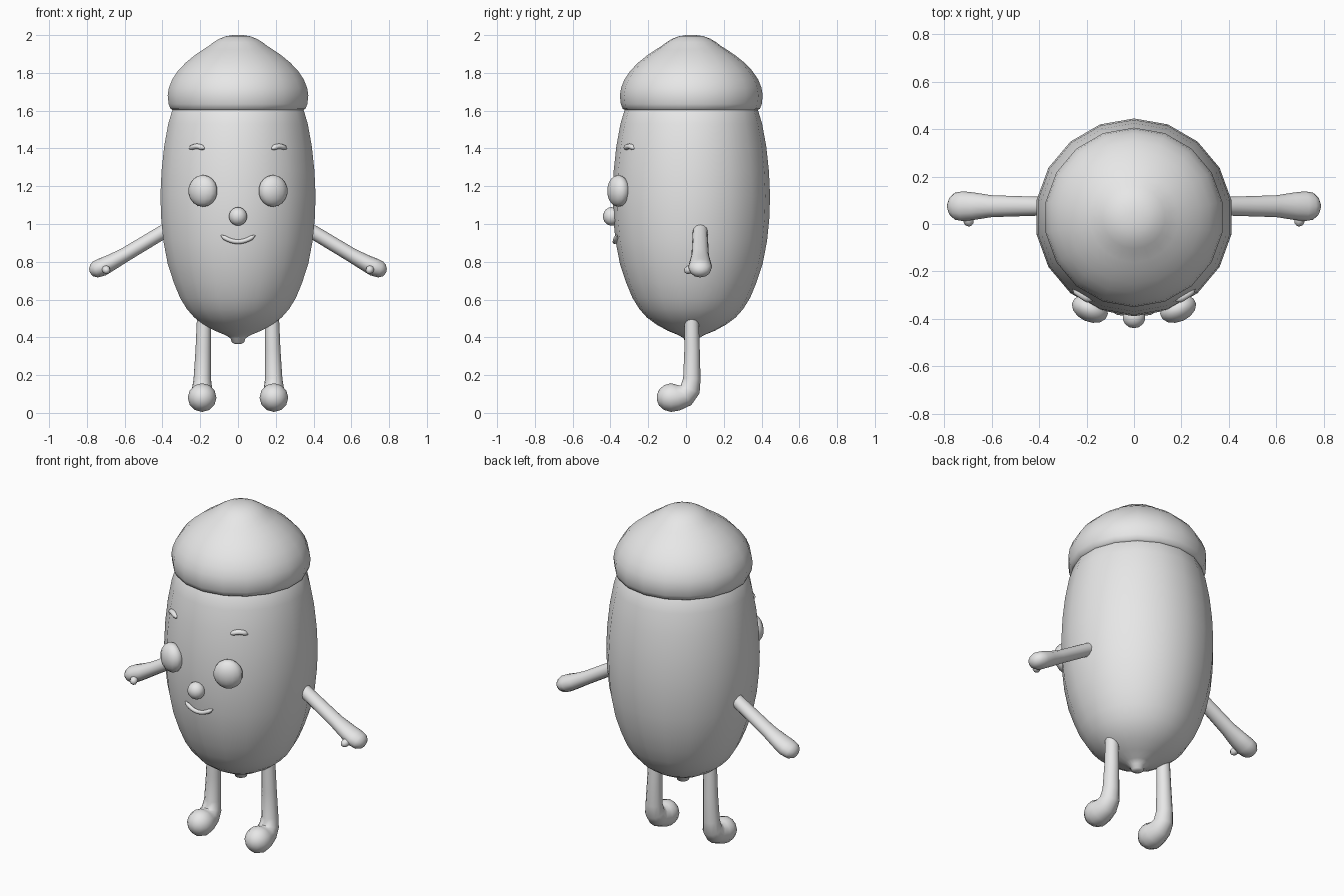
import bpy, bmesh, math
from mathutils import Vector, Matrix

if "Cube" in bpy.data.objects:
    bpy.data.objects.remove(bpy.data.objects["Cube"])

grey = bpy.data.materials.new("plain_grey")
grey.diffuse_color = (0.8, 0.8, 0.8, 1)
grey.use_nodes = True
grey.node_tree.nodes["Principled BSDF"].inputs["Base Color"].default_value = grey.diffuse_color
CY = 0.028  # body axis in y


def finish(name, bm, angle=60):
    bmesh.ops.recalc_face_normals(bm, faces=bm.faces)
    me = bpy.data.meshes.new(name)
    bm.to_mesh(me)
    bm.free()
    me.materials.append(grey)
    ob = bpy.data.objects.new(name, me)
    bpy.context.collection.objects.link(ob)
    bpy.ops.object.select_all(action='DESELECT')
    ob.select_set(True)
    bpy.context.view_layer.objects.active = ob
    bpy.ops.object.shade_smooth_by_angle(angle=math.radians(angle))
    return ob


def skin(name, rings):
    """Bridge a list of point rings and close both ends."""
    bm = bmesh.new()
    vs = [[bm.verts.new(p) for p in r] for r in rings]
    n = len(vs[0])
    for a, b in zip(vs, vs[1:]):
        for i in range(n):
            j = (i + 1) % n
            bm.faces.new((a[i], a[j], b[j], b[i]))
    bm.faces.new(vs[0])
    bm.faces.new(vs[-1])
    return finish(name, bm)


def lathe(name, profile, n=18):
    """Profile of (radius, z), with a vertex facing front and back."""
    angs = [math.pi / 2 + math.tau * i / n for i in range(n)]
    return skin(name, [[(r * math.cos(a), CY + r * math.sin(a), z) for a in angs]
                       for r, z in profile])


def tube(name, path, ref, n=12):
    """Path of (x, y, z, radius along ref, other radius)."""
    pts = [Vector(p[:3]) for p in path]
    rings = []
    for i, p in enumerate(pts):
        t = (pts[min(i + 1, len(pts) - 1)] - pts[max(i - 1, 0)]).normalized()
        u = Vector(ref)
        u = (u - t * u.dot(t)).normalized()
        v = t.cross(u)
        ra, rb = path[i][3], path[i][4]
        rings.append([p + u * ra * math.cos(math.tau * k / n)
                      + v * rb * math.sin(math.tau * k / n) for k in range(n)])
    return skin(name, rings)


def ball(name, loc, size, yaw=0, seg=14, rings=9):
    bm = bmesh.new()
    m = Matrix.Translation(loc) @ Matrix.Rotation(yaw, 4, 'Z') @ Matrix.Diagonal((*size, 1))
    bmesh.ops.create_uvsphere(bm, u_segments=seg, v_segments=rings, radius=1, matrix=m)
    return finish(name, bm)


# Nut body with a small tip underneath
lathe("body", [(0.015, 0.365), (0.032, 0.372), (0.04, 0.395), (0.068, 0.412),
               (0.125, 0.435), (0.185, 0.468), (0.235, 0.505), (0.275, 0.55),
               (0.312, 0.61), (0.345, 0.69), (0.378, 0.79), (0.401, 0.91),
               (0.413, 1.03), (0.417, 1.15), (0.411, 1.28), (0.397, 1.41),
               (0.375, 1.53), (0.348, 1.62), (0.31, 1.66)])

# Rounded cap that curls in at the rim
lathe("cap", [(0.30, 1.605), (0.345, 1.60), (0.363, 1.61), (0.373, 1.635),
              (0.378, 1.68), (0.372, 1.72), (0.354, 1.765), (0.322, 1.812),
              (0.28, 1.855), (0.233, 1.893), (0.19, 1.922), (0.158, 1.942),
              (0.132, 1.962), (0.10, 1.981), (0.065, 1.994), (0.025, 2.0)])

# Nose
ball("nose", (0, -0.393, 1.04), (0.049, 0.047, 0.049))

# Smile
smile = []
for i in range(11):
    s = -1 + 0.2 * i
    r = 0.004 if abs(s) > 0.99 else 0.012
    x = 0.09 * s
    y = CY - math.sqrt(0.405 ** 2 - x * x)
    smile.append((x, y, 0.906 + 0.034 * s * s, r, r))
tube("smile", smile, (0, 1, 0), 8)

for side, s in (("left", -1), ("right", 1)):
    # Bulging eyes turned outward with the body surface
    ball(side + "_eye", (s * 0.186, -0.358, 1.175), (0.081, 0.055, 0.084), s * 0.42)

    # Eyebrow, arched along the body surface
    brow = []
    for i in range(7):
        q = -1 + i / 3
        a = 0.587 + 0.118 * q
        r = 0.006 if abs(q) > 0.99 else 0.016
        brow.append((s * 0.393 * math.sin(a), CY - 0.393 * math.cos(a),
                     1.411 - 0.013 * q * q, r * 1.1, r * 0.9))
    tube(side + "_eyebrow", brow, (s * 0.55, -0.83, 0), 8)

    # Arm widening into a mitten hand
    arm = [(0.36, 0.98, 0.039, 0.036), (0.41, 0.95, 0.04, 0.037),
           (0.60, 0.836, 0.046, 0.038), (0.67, 0.797, 0.057, 0.043),
           (0.72, 0.772, 0.063, 0.048), (0.755, 0.759, 0.057, 0.044),
           (0.776, 0.754, 0.038, 0.031), (0.786, 0.752, 0.012, 0.01)]
    tube(side + "_arm", [(s * x, 0.075, z, a, b) for x, z, a, b in arm], (0, 1, 0))

    # Thumb
    tube(side + "_thumb", [(s * 0.708, 0.05, 0.768, 0.02, 0.02),
                           (s * 0.698, 0.015, 0.758, 0.022, 0.022),
                           (s * 0.694, 0.001, 0.752, 0.019, 0.019),
                           (s * 0.692, -0.007, 0.749, 0.008, 0.008)], (0, 0, 1), 8)

    # Leg bending forward into a round foot
    leg = [(0.18, 0.03, 0.51, 0.037), (0.184, 0.032, 0.33, 0.041),
           (0.189, 0.031, 0.18, 0.046), (0.19, 0.022, 0.125, 0.054),
           (0.19, -0.005, 0.094, 0.062), (0.19, -0.045, 0.082, 0.07),
           (0.19, -0.08, 0.081, 0.076), (0.19, -0.117, 0.081, 0.065),
           (0.19, -0.143, 0.081, 0.042), (0.19, -0.154, 0.081, 0.014)]
    tube(side + "_leg", [(s * x, y, z, r, r) for x, y, z, r in leg], (1, 0, 0))
